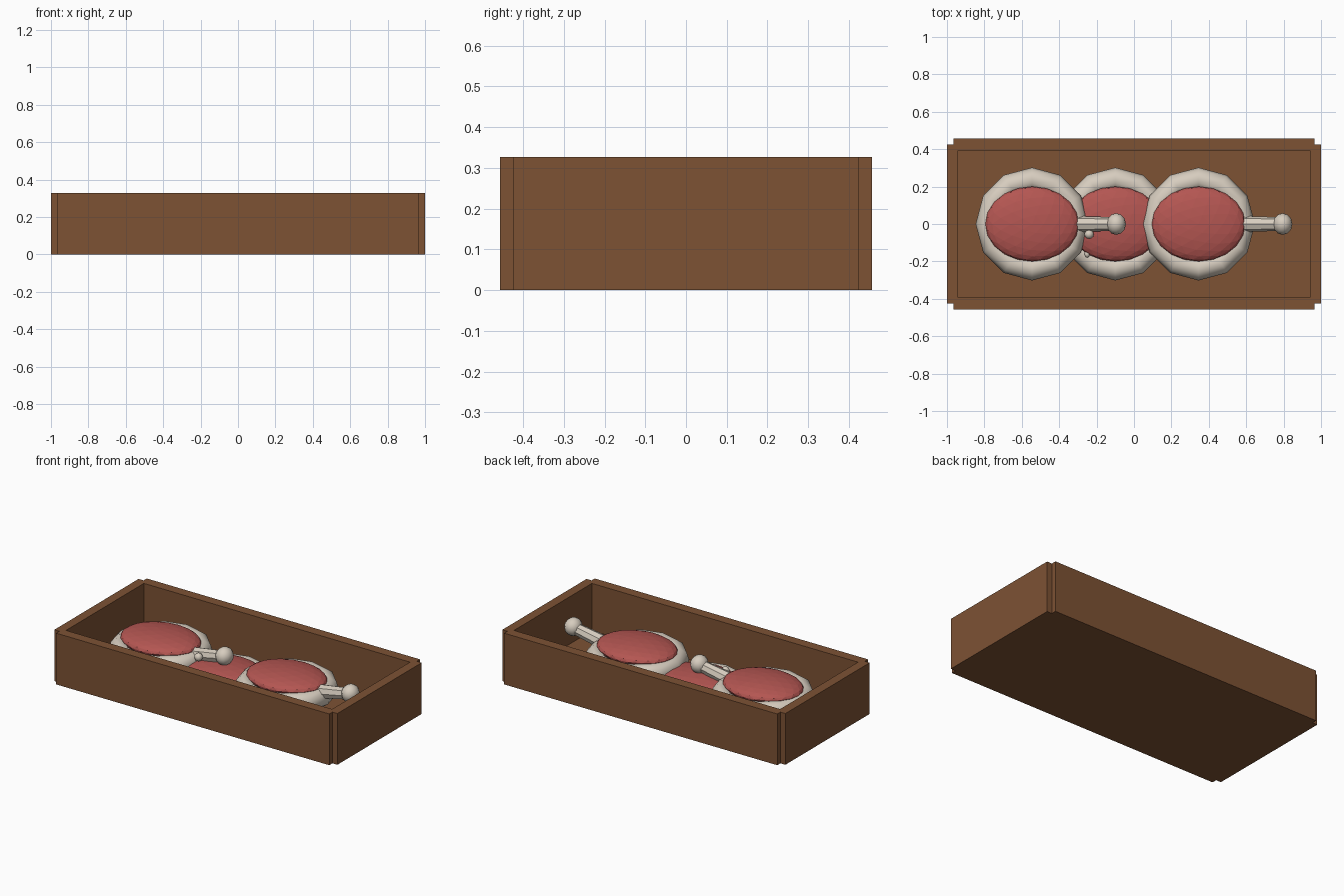
import bpy, bmesh, math
from mathutils import Vector

if "Cube" in bpy.data.objects:
    bpy.data.objects.remove(bpy.data.objects["Cube"])


def material(name, rgb):
    m = bpy.data.materials.new(name)
    m.diffuse_color = (*rgb, 1)
    m.use_nodes = True
    m.node_tree.nodes["Principled BSDF"].inputs["Base Color"].default_value = m.diffuse_color
    return m


WOOD = material("brown wood", (0.205, 0.084, 0.034))
MEAT = material("red meat", (0.456, 0.093, 0.084))
CREAM = material("cream fat and bone", (0.68, 0.61, 0.52))


def make_object(name, bm, mat, smooth=False):
    bmesh.ops.recalc_face_normals(bm, faces=bm.faces)
    for f in bm.faces:
        f.smooth = smooth
    me = bpy.data.meshes.new(name)
    bm.to_mesh(me)
    bm.free()
    me.materials.append(mat)
    ob = bpy.data.objects.new(name, me)
    bpy.context.collection.objects.link(ob)
    return ob


def prism(name, outline, z0, z1, mat):
    bm = bmesh.new()
    face = bm.faces.new([bm.verts.new((x, y, z0)) for x, y in outline])
    top = bmesh.ops.extrude_face_region(bm, geom=[face])["geom"]
    for v in top:
        if isinstance(v, bmesh.types.BMVert):
            v.co.z = z1
    return make_object(name, bm, mat)


def ball(name, loc, size, mat, ico=0):
    bm = bmesh.new()
    if ico:
        bmesh.ops.create_icosphere(bm, subdivisions=ico, radius=1)
    else:
        bmesh.ops.create_uvsphere(bm, u_segments=12, v_segments=8, radius=1)
    bmesh.ops.scale(bm, vec=size, verts=bm.verts)
    bmesh.ops.translate(bm, vec=loc, verts=bm.verts)
    return make_object(name, bm, mat, smooth=not ico)


def rod(name, a, b, r1, r2, mat):
    a, b = Vector(a), Vector(b)
    bm = bmesh.new()
    bmesh.ops.create_cone(bm, cap_ends=True, segments=8, radius1=r1, radius2=r2,
                          depth=(b - a).length)
    rot = (b - a).to_track_quat('Z', 'Y').to_matrix()
    bmesh.ops.rotate(bm, matrix=rot, verts=bm.verts)
    bmesh.ops.translate(bm, vec=(a + b) / 2, verts=bm.verts)
    return make_object(name, bm, mat)


def ring(name, loc, major, minor, mat, n=12, m=10):
    bm = bmesh.new()
    grid = []
    for i in range(n):
        a = math.tau * i / n
        row = []
        for j in range(m):
            t = math.tau * j / m
            r = major + minor * math.cos(t)
            row.append(bm.verts.new((loc[0] + r * math.cos(a), loc[1] + r * math.sin(a),
                                     loc[2] + minor * math.sin(t))))
        grid.append(row)
    for i in range(n):
        for j in range(m):
            p, q, k = grid[i], grid[(i + 1) % n], (j + 1) % m
            bm.faces.new((p[j], q[j], q[k], p[k]))
    return make_object(name, bm, mat, smooth=True)


# Crate with notched corners, hollowed by a hidden cutter
quarter = [(1, 0.425), (0.965, 0.425), (0.965, 0.457)]
outline = []
for sx, sy in ((1, 1), (-1, 1), (-1, -1), (1, -1)):
    pts = quarter if sx * sy > 0 else quarter[::-1]
    outline += [(x * sx, y * sy) for x, y in pts]
crate = prism("crate", outline, 0, 0.327, WOOD)
hollow = prism("crate_hollow_cutter",
               [(0.94, 0.393), (-0.94, 0.393), (-0.94, -0.393), (0.94, -0.393)],
               0.025, 0.5, WOOD)
hollow.hide_render = True
hollow.hide_viewport = True
cut = crate.modifiers.new("hollow", 'BOOLEAN')
cut.operation = 'DIFFERENCE'
cut.solver = 'EXACT'
cut.object = hollow

# Three cuts of meat: fat rim, red centre, bone with a knob; middle one lies lower
for label, x, dz in (("left", -0.545, 0), ("middle", -0.1, -0.085), ("right", 0.345, 0)):
    ring(label + "_fat_rim", (x, 0, 0.163 + dz), 0.24, 0.062, CREAM)
    ball(label + "_meat", (x, 0, 0.224 + dz), (0.25, 0.2, 0.057), MEAT, ico=3)
    rod(label + "_bone", (x + 0.18, 0, 0.185 + dz), (x + 0.45, 0, 0.235 + dz),
        0.045, 0.036, CREAM)
    ball(label + "_bone_knob", (x + 0.45, 0, 0.24 + dz), (0.052, 0.058, 0.055), CREAM)

# Loose bone chips
ball("bone_chip_large", (-0.24, -0.055, 0.215), (0.025, 0.025, 0.025), CREAM)
ball("bone_chip_small", (-0.25, -0.16, 0.135), (0.015, 0.02, 0.015), CREAM)
